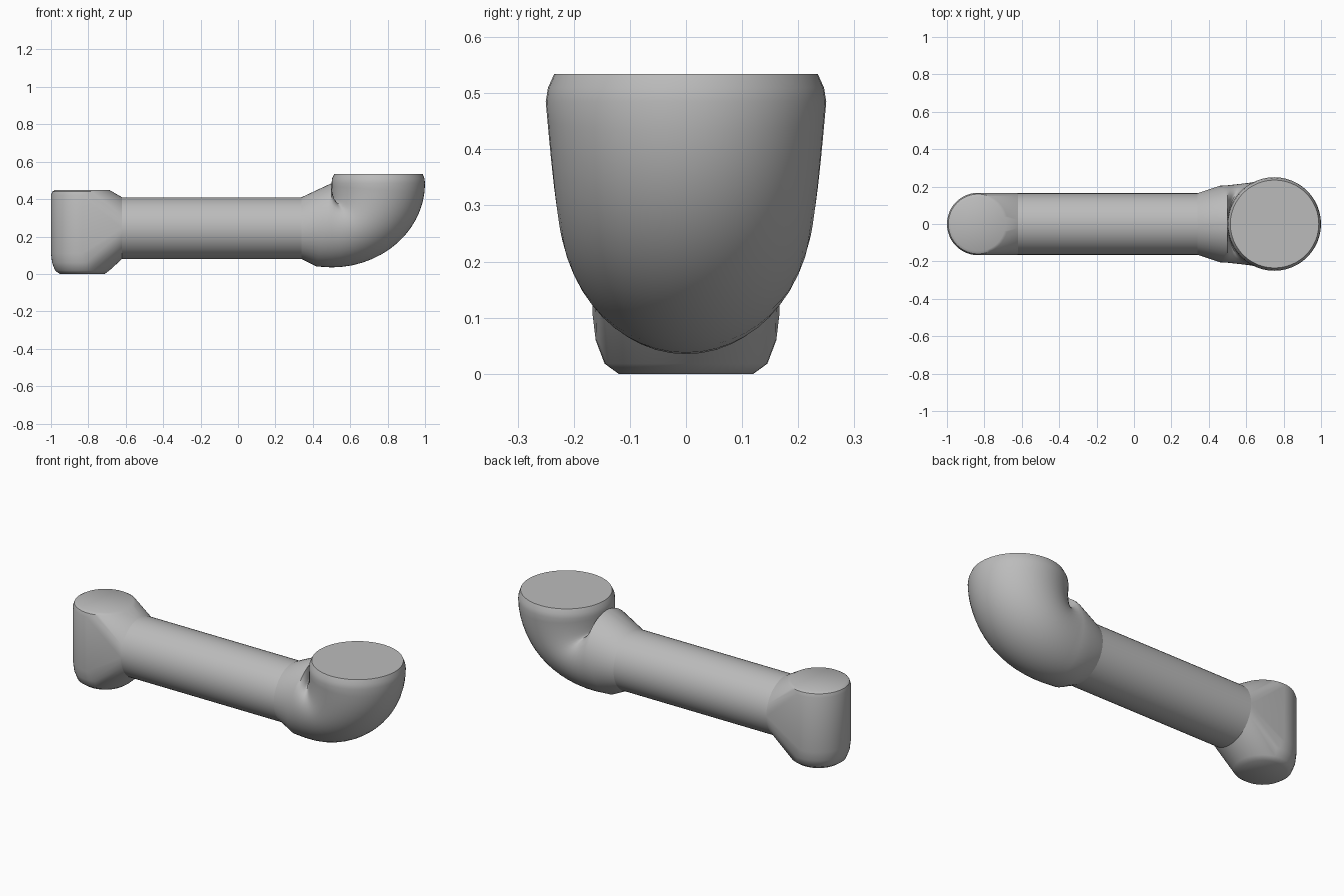
import bpy, bmesh
from math import sin, cos, pi
from mathutils import Vector

cube = bpy.data.objects.get("Cube")
if cube:
    bpy.data.objects.remove(cube)

SEGMENTS = 48

grey = bpy.data.materials.new("plain grey")
grey.use_nodes = True
colour = (0.5, 0.5, 0.5, 1)
grey.diffuse_color = colour
grey.node_tree.nodes["Principled BSDF"].inputs["Base Color"].default_value = colour


def oval(top, bottom, half_width):
    """Oval ring spanning two (x, z) points, with a half width along y."""
    a = Vector((top[0], 0, top[1]))
    b = Vector((bottom[0], 0, bottom[1]))
    centre, half = (a + b) / 2, (a - b) / 2
    side = Vector((0, half_width, 0))
    return [centre + half * cos(2 * pi * i / SEGMENTS) + side * sin(2 * pi * i / SEGMENTS)
            for i in range(SEGMENTS)]


def finish(name, bm):
    bmesh.ops.recalc_face_normals(bm, faces=bm.faces[:])
    mesh = bpy.data.meshes.new(name)
    bm.to_mesh(mesh)
    bm.free()
    mesh.materials.append(grey)
    obj = bpy.data.objects.new(name, mesh)
    bpy.context.collection.objects.link(obj)
    bpy.ops.object.select_all(action="DESELECT")
    obj.select_set(True)
    bpy.context.view_layer.objects.active = obj
    bpy.ops.object.shade_smooth_by_angle(angle=pi / 5)
    return obj


def loft(name, rings):
    bm = bmesh.new()
    loops = [[bm.verts.new(p) for p in ring] for ring in rings]
    for low, high in zip(loops, loops[1:]):
        for i in range(SEGMENTS):
            j = (i + 1) % SEGMENTS
            bm.faces.new((low[i], low[j], high[j], high[i]))
    bm.faces.new(loops[0])
    bm.faces.new(loops[-1])
    bmesh.ops.remove_doubles(bm, verts=bm.verts[:], dist=0.0001)
    return finish(name, bm)


# Straight tube
TOP, BASE, RADIUS = 0.41, 0.08, 0.165
tube_start = oval((-0.62, TOP), (-0.62, BASE), RADIUS)
tube_end = oval((0.34, TOP), (0.34, BASE), RADIUS)
loft("straight_tube", [tube_start, tube_end])

# Flared collar turning into the upward elbow with a flat top
inner = Vector((0.5, 0.485))
rings = [tube_end, oval(inner, (0.42, 0.04), 0.205)]
steps = 14
for k in range(steps + 1):
    t = k / steps * pi / 2
    crease = (inner.x, inner.y - 0.08 * sin(2 * t))
    outer = (inner.x + 0.5 * sin(t), inner.y - 0.45 * cos(t))
    rings.append(oval(crease, outer, 0.207 + 0.043 * k / steps))
rings.append(oval((0.503, 0.51), (0.997, 0.51), 0.246))
rings.append(oval((0.515, 0.534), (0.988, 0.534), 0.235))
loft("elbow", rings)

# Upright rounded end, blended into the tube as a convex skin
bm = bmesh.new()
centre_x = -0.833
profile = [(0.12, 0), (0.145, 0.018), (0.161, 0.06), (0.167, 0.11),
           (0.167, 0.42), (0.16, 0.44), (0.145, 0.449)]
for r, z in profile:
    for p in oval((centre_x - r, z), (centre_x + r, z), r):
        bm.verts.new(p)
for p in tube_start:
    bm.verts.new(p)
hull = bmesh.ops.convex_hull(bm, input=bm.verts[:])
loose = [v for v in bm.verts if not v.link_faces]
bmesh.ops.delete(bm, geom=loose, context="VERTS")
bmesh.ops.dissolve_limit(bm, angle_limit=0.01, verts=bm.verts[:], edges=bm.edges[:])
finish("upright_end", bm)
